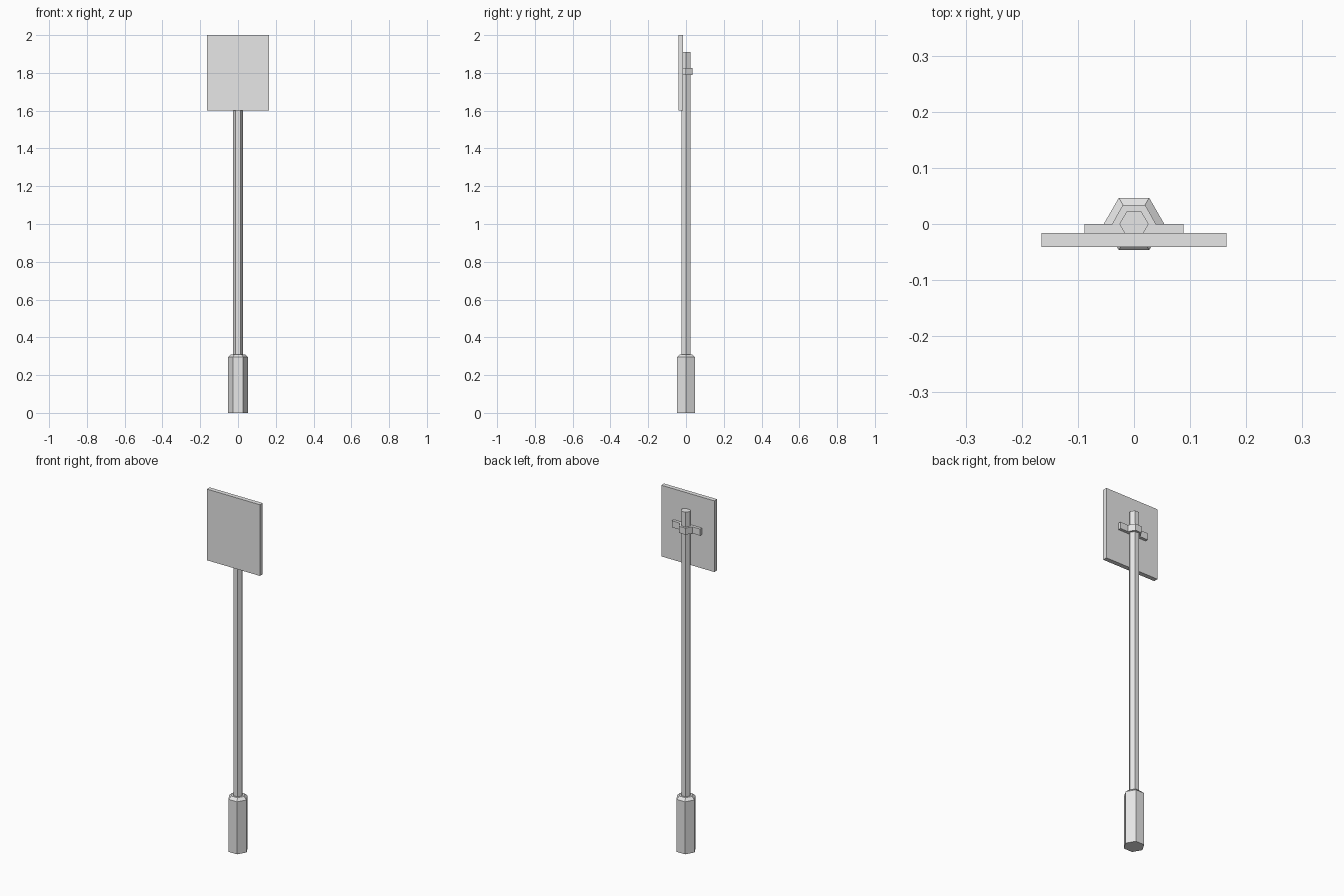
import bpy, bmesh, math

cube = bpy.data.objects.get("Cube")
if cube:
    bpy.data.objects.remove(cube, do_unlink=True)

grey = bpy.data.materials.new("plain grey")
grey.use_nodes = True
grey.diffuse_color = (0.8, 0.8, 0.8, 1)
grey.node_tree.nodes["Principled BSDF"].inputs["Base Color"].default_value = (0.8, 0.8, 0.8, 1)


def hexagon(radius):
    """Hexagon outline with corners on the x axis."""
    return [(radius * math.cos(i * math.pi / 3), radius * math.sin(i * math.pi / 3))
            for i in range(6)]


def loft(name, sections):
    """Closed flat-sided solid through (height, outline) sections."""
    bm = bmesh.new()
    rings = [[bm.verts.new((x, y, z)) for x, y in outline] for z, outline in sections]
    for low, high in zip(rings, rings[1:]):
        for i in range(len(low)):
            j = (i + 1) % len(low)
            bm.faces.new((low[i], low[j], high[j], high[i]))
    bm.faces.new(rings[0][::-1])
    bm.faces.new(rings[-1])
    bmesh.ops.recalc_face_normals(bm, faces=bm.faces)
    mesh = bpy.data.meshes.new(name)
    bm.to_mesh(mesh)
    bm.free()
    mesh.materials.append(grey)
    obj = bpy.data.objects.new(name, mesh)
    bpy.context.collection.objects.link(obj)
    return obj


# Hexagonal footing with a bevelled top, and the slim pole
loft("footing", [(0, hexagon(0.054)), (0.295, hexagon(0.054)), (0.31, hexagon(0.037))])
loft("pole", [(0.3, hexagon(0.026)), (1.91, hexagon(0.026))])

# Square board on the front of the pole
board = [(-0.165, -0.041), (0.165, -0.041), (0.165, -0.016), (-0.165, -0.016)]
loft("sign_board", [(1.6, board), (2.0, board)])

# Bracket wrapping the back of the pole, with a flat arm to each side
half = [(0.088, -0.016), (0.088, 0), (0.039, 0), (0.02, 0.034)]
bracket = half + [(-x, y) for x, y in reversed(half)]
loft("bracket", [(1.79, bracket), (1.827, bracket)])
